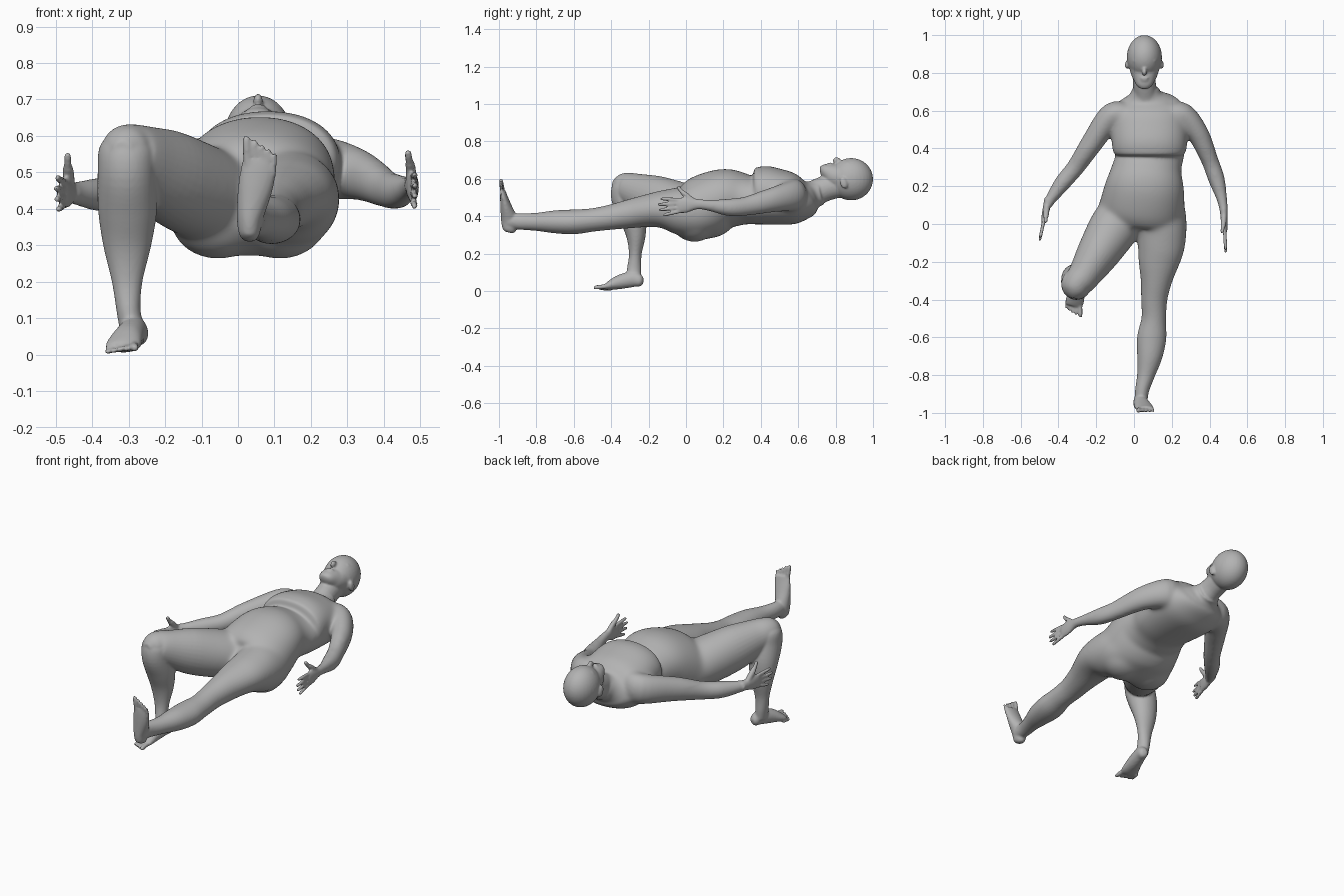
import bpy, bmesh, math
from mathutils import Vector, Matrix

bm = bmesh.new()
CX = 0.055  # head centre line


def spline(p0, p1, p2, p3, t):
    return [0.5 * (2 * b + (c - a) * t + (2 * a - 5 * b + 4 * c - d) * t * t
                   + (3 * b - a - 3 * c + d) * t ** 3)
            for a, b, c, d in zip(p0, p1, p2, p3)]


def tube(rows, up=(0, 0, 1), sides=24, steps=5, power=1.0):
    """Loft elliptical rings; each row is x, y, z, half width, half height."""
    rows = [rows[0]] + list(rows) + [rows[-1]]
    pts = []
    for i in range(1, len(rows) - 2):
        for k in range(steps):
            pts.append(spline(*rows[i - 1:i + 3], k / steps))
    pts.append(list(rows[-1]))
    rings = []
    for i, p in enumerate(pts):
        a, b = pts[max(i - 1, 0)], pts[min(i + 1, len(pts) - 1)]
        t = (Vector(b[:3]) - Vector(a[:3])).normalized()
        s = t.cross(Vector(up)).normalized()
        u = s.cross(t)
        ring = []
        for j in range(sides):
            c, d = math.cos(j * math.tau / sides), math.sin(j * math.tau / sides)
            c, d = (math.copysign(abs(v) ** power, v) for v in (c, d))
            ring.append(bm.verts.new(Vector(p[:3]) + s * p[3] * c + u * p[4] * d))
        rings.append(ring)
    for r, q in zip(rings, rings[1:]):
        for j in range(sides):
            k = (j + 1) % sides
            bm.faces.new((r[j], r[k], q[k], q[j]))
    bm.faces.new(rings[0][::-1])
    bm.faces.new(rings[-1])


def ball(centre, radii, rot=0.0, axis='X'):
    m = (Matrix.Translation(centre) @ Matrix.Rotation(rot, 4, axis)
         @ Matrix.Diagonal((*radii, 1)))
    bmesh.ops.create_uvsphere(bm, u_segments=32, v_segments=20, radius=1, matrix=m)


def digit(a, b, r):
    """Finger or toe: tapered tube with a round tip."""
    a, b = Vector(a), Vector(b)
    rows = [(*a.lerp(b, t), r * f, r * f)
            for t, f in ((0, 1), (0.5, 1), (0.85, 0.9), (0.96, 0.65), (1, 0.3))]
    up = (1, 0, 0) if abs((b - a).normalized().x) < 0.8 else (0, 0, 1)
    tube(rows, up, 12, 3)


def hand(wrist, direction, thumb_tip, extra):
    w, d = Vector(wrist), Vector(direction).normalized()
    z = Vector((0, 0, 1))
    tube([(*(w + d * t), a, b) for t, a, b in
          ((-0.02, .022, .027), (.02, .02, .031), (.06, .018, .041), (.1, .014, .041), (.112, .008, .034))])
    for i, length in enumerate((.085, .1, .093, .07)):
        off = .03 - .02 * i
        base = w + d * .09 + z * off
        digit(base, base + d * (length + extra) + z * off * .5, .0098)
    root = w + d * .025 + z * .018
    tip = Vector(thumb_tip)
    mid = root.lerp(tip, .5) + d * .012
    digit(root, mid.lerp(tip, .3), .016)
    digit(mid, tip, .011)


# Torso, from neck base to pelvis
torso = ((.72, .063, .525, .068, .066), (.69, .063, .517, .085, .07), (.665, .065, .507, .125, .083),
         (.635, .068, .495, .175, .108), (.58, .073, .49, .2, .132), (.5, .078, .488, .2, .134),
         (.38, .082, .482, .186, .126), (.33, .077, .487, .178, .132), (.28, .068, .492, .188, .147),
         (.2, .058, .493, .209, .161), (.1, .045, .447, .224, .174), (.03, .035, .408, .225, .146),
         (-.03, .04, .395, .16, .105), (-.08, .04, .39, .07, .05))
tube([(x, y, z, a, b) for y, x, z, a, b in torso], sides=40, power=.95)
# Bust, one broad form with a fold underneath
tube([(.082, y, z, a, b) for y, z, a, b in
      ((.358, .53, .155, .09), (.366, .53, .18, .122), (.385, .53, .193, .134), (.43, .527, .2, .142),
       (.5, .52, .2, .132), (.57, .51, .19, .118), (.63, .5, .15, .08))], sides=40, power=.92)
# Buttocks
for x in (-.055, .115):
    ball((x, .045, .37), (.13, .12, .108))

# Neck and head
tube([(.063, .63, .50, .085, .07), (.06, .69, .525, .066, .07), (CX, .75, .55, .06, .068),
      (CX, .82, .57, .06, .07)])
ball((CX, .883, .598), (.093, .117, .113))
tube([(CX, y, z, a, b) for y, z, a, b in
      ((.92, .6, .085, .095), (.86, .603, .087, .087), (.8, .616, .073, .072), (.765, .634, .057, .052),
       (.735, .65, .041, .032), (.72, .656, .024, .016), (.715, .657, .01, .006))])
tube([(CX, .852, .68, .009, .012), (CX, .825, .688, .01, .014), (CX, .804, .696, .013, .021),
      (CX, .79, .688, .009, .01)], sides=16)
ball((CX, .772, .681), (.021, .006, .007))
ball((CX, .76, .678), (.018, .006, .007))
for s in (-1, 1):
    ball((CX + s * .034, .864, .682), (.028, .012, .012))
    ball((CX + s * .092, .843, .578), (.011, .02, .032), .3)

# Arms
tube([(.18, .575, .51, .06, .09), (.255, .575, .51, .068, .085), (.34, .475, .49, .058, .07),
      (.4, .34, .457, .047, .054), (.437, .235, .447, .045, .05), (.465, .13, .458, .029, .033),
      (.475, .07, .465, .023, .028)])
tube([(-.03, .575, .51, .06, .09), (-.115, .575, .51, .068, .085), (-.215, .44, .485, .06, .07),
      (-.305, .305, .45, .049, .053), (-.375, .22, .44, .044, .047), (-.435, .14, .442, .03, .033),
      (-.457, .1, .445, .023, .028)])
hand((.475, .065, .465), (.05, -1, -.08), (.465, -.045, .56), .03)
hand((-.457, .115, .445), (-.21, -1, -.02), (-.467, .01, .553), .02)

# Straight leg
leg = ((.12, .125, .42, .125, .12), (.05, .138, .422, .137, .135), (-.04, .145, .43, .134, .128),
       (-.12, .143, .437, .125, .104), (-.2, .131, .43, .109, .088), (-.3, .118, .413, .083, .077),
       (-.4, .107, .395, .069, .067), (-.5, .105, .38, .065, .062), (-.6, .094, .37, .077, .066),
       (-.7, .083, .37, .067, .061), (-.8, .063, .37, .047, .048), (-.88, .043, .372, .037, .044),
       (-.95, .036, .375, .034, .04))
tube([(x, y, z, a, b) for y, x, z, a, b in leg], sides=32)

# Bent leg: thigh, then shin
tube([(-.03, .09, .42, .12, .115), (-.1, -.01, .445, .134, .13), (-.19, -.155, .49, .113, .126),
      (-.26, -.265, .53, .088, .1), (-.3, -.32, .553, .077, .082), (-.312, -.36, .56, .06, .062),
      (-.318, -.392, .56, .025, .025)], sides=32)
tube([(-.302, -.315, .61, .035, .04), (-.304, -.317, .57, .075, .075), (-.305, -.315, .5, .08, .085),
      (-.303, -.285, .4, .081, .075), (-.304, -.268, .3, .066, .053), (-.304, -.271, .2, .042, .034),
      (-.3, -.277, .12, .033, .038), (-.29, -.28, .07, .034, .04)], up=(0, 1, 0), sides=32)

# Raised foot of the straight leg
tube([(.03, -.945, .313, .015, .02), (.031, -.943, .33, .028, .037), (.033, -.945, .38, .037, .044),
      (.046, -.962, .45, .047, .031), (.055, -.973, .5, .049, .021), (.059, -.979, .535, .045, .014)],
     up=(0, -1, 0))
for i, (x, r) in enumerate(((.022, .0125), (.047, .009), (.0665, .0085), (.085, .008), (.1025, .008))):
    digit((.06 + (x - .06) * .85, -.977, .515 - i * .006), (x, -.991, .601 - i * .0115), r)

# Planted foot of the bent leg
tube([(-.268, -.23, .05, .014, .014), (-.272, -.243, .053, .027, .03), (-.283, -.285, .063, .034, .042),
      (-.3, -.355, .048, .042, .038), (-.313, -.405, .03, .049, .025), (-.319, -.432, .02, .045, .014)])
for i, (x, r) in enumerate(((-.281, .0125), (-.305, .009), (-.324, .0085), (-.342, .008), (-.3585, .008))):
    digit((-.319 + (x + .319) * .85, -.415 + i * .006, .027 - i * .004),
          (x - .002, -.495 + i * .0115, .018 - i * .0025), r)

# Fuse every part into one skin
bmesh.ops.recalc_face_normals(bm, faces=bm.faces)
raw = bpy.data.meshes.new("parts")
bm.to_mesh(raw)
bm.free()
body = bpy.data.objects.new("body", raw)
bpy.context.collection.objects.link(body)
fuse = body.modifiers.new("fuse", 'REMESH')
fuse.mode = 'VOXEL'
fuse.voxel_size = 0.006
fuse.use_smooth_shade = True
graph = bpy.context.evaluated_depsgraph_get()
skin_mesh = bpy.data.meshes.new_from_object(body.evaluated_get(graph))
body.modifiers.clear()
body.data = skin_mesh
bpy.data.meshes.remove(raw)

# Soften everything a little, the trunk and its joints more
trunk = body.vertex_groups.new(name="trunk")
for v in skin_mesh.vertices:
    w = min(1, max(0, (0.48 - (v.co - Vector((.07, .24, .47))).length) / 0.1))
    # the fold under the bust stays crisp
    if v.co.z > .5:
        w *= min(1, max(.25, (abs(v.co.y - .37) - .01) / .06))
    if w > 0:
        trunk.add([v.index], w, 'REPLACE')
for name, group, count in (("soften", "", 4), ("soften trunk", "trunk", 90)):
    mod = body.modifiers.new(name, 'SMOOTH')
    mod.factor = 0.5
    mod.iterations = count
    mod.vertex_group = group

grey = bpy.data.materials.new("plain grey")
grey.diffuse_color = (0.45, 0.45, 0.45, 1)
skin_mesh.materials.clear()
skin_mesh.materials.append(grey)
